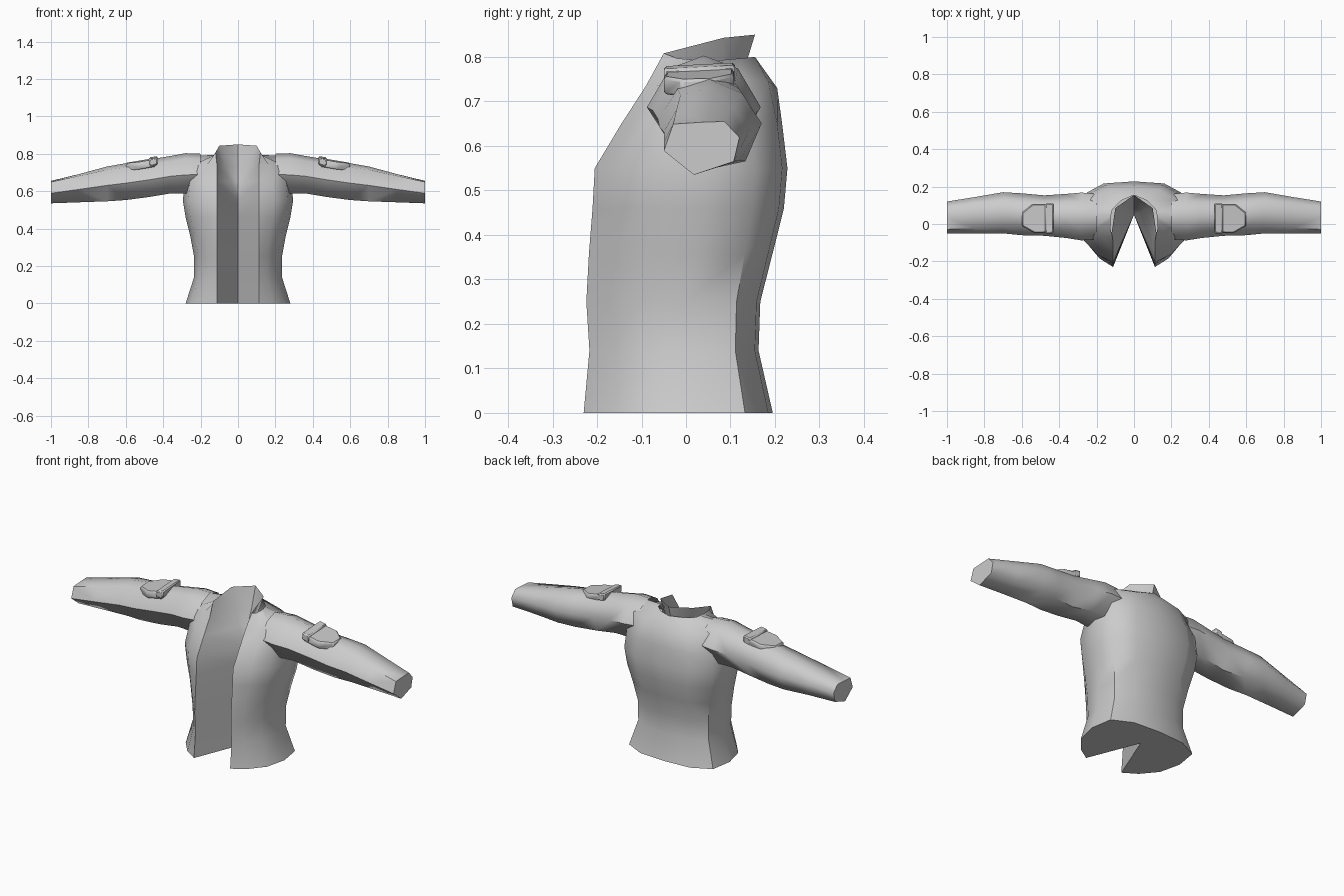
import bpy, bmesh, math

if "Cube" in bpy.data.objects:
    bpy.data.objects.remove(bpy.data.objects["Cube"])

cloth = bpy.data.materials.new("grey_cloth")
cloth.use_nodes = True
GREY = (0.6, 0.6, 0.6, 1)
cloth.diffuse_color = GREY
cloth.node_tree.nodes["Principled BSDF"].inputs["Base Color"].default_value = GREY


def finish(name, bm, angle=50):
    mesh = bpy.data.meshes.new(name)
    bm.to_mesh(mesh)
    bm.free()
    mesh.materials.append(cloth)
    ob = bpy.data.objects.new(name, mesh)
    bpy.context.collection.objects.link(ob)
    bpy.ops.object.select_all(action='DESELECT')
    ob.select_set(True)
    bpy.context.view_layer.objects.active = ob
    bpy.ops.object.shade_smooth_by_angle(angle=math.radians(angle))
    return ob


def loft(bm, rows, closed=False):
    """Skin a list of vertex rows."""
    for a, b in zip(rows, rows[1:]):
        n = len(a)
        for i in range(n if closed else n - 1):
            j = (i + 1) % n
            quad = list(dict.fromkeys((a[i], a[j], b[j], b[i])))
            bm.faces.new(quad)


def mirror(bm):
    """Mirror the half mesh over x = 0 and weld the middle."""
    geom = bm.verts[:] + bm.edges[:] + bm.faces[:]
    made = bmesh.ops.duplicate(bm, geom=geom)["geom"]
    for v in made:
        if isinstance(v, bmesh.types.BMVert):
            v.co.x *= -1
    bmesh.ops.reverse_faces(bm, faces=[f for f in made if isinstance(f, bmesh.types.BMFace)])
    bmesh.ops.remove_doubles(bm, verts=bm.verts, dist=0.0005)


# Body: half sections from the front edge round to the middle of the back
bm = bmesh.new()
LEVELS = [  # height, half width, front, back
    (0, .28, -.23, .195), (.14, .235, -.217, .163), (.25, .235, -.224, .167),
    (.36, .255, -.218, .195), (.46, .28, -.21, .22), (.55, .295, -.205, .228),
    (.65, .285, -.145, .216)]
rows = []
for z, w, f, b in LEVELS:
    m = (f + b) / 2 + .03
    pts = [(.112, f), (.66 * w, f * .8), (.9 * w, f * .45), (w, m),
           (.93 * w, b * .68), (.55 * w, b * .95), (0, b)]
    rows.append([bm.verts.new((x, y, z)) for x, y in pts])
SHOULDER = [(.112, -.09, .735), (.17, -.065, .735), (.24, -.045, .74), (.265, .04, .79),
            (.24, .125, .75), (.13, .185, .745), (0, .205, .73)]
NECK = [(.12, -.05, .808), (.127, -.02, .797), (.125, .02, .793), (.122, .05, .793),
        (.115, .08, .793), (.07, .125, .797), (0, .155, .8)]
rows += [[bm.verts.new(p) for p in ring] for ring in (SHOULDER, NECK)]
loft(bm, rows)

# Facing: front edge back to the opening fold, which splits into a V at the neck
FOLD = [(0, .05, z) for z, *_ in LEVELS[:6]]
FOLD += [(.037, .065, .65), (.065, .08, .735), (.1, .085, .843)]
fold = [bm.verts.new(p) for p in FOLD]
loft(bm, [[a, r[0]] for a, r in zip(fold, rows)])

# Neck lining inside the V, ending at the raised collar rim
lining = [fold[5]] + [bm.verts.new(p) for p in
                      ((0, .085, .65), (0, .12, .735), (0, .155, .85))]
loft(bm, [[c, a] for c, a in zip(lining, fold[5:])])

# Closed hem
bm.faces.new([fold[0]] + rows[0][::-1])
mirror(bm)
finish("jacket_body", bm)

# Sleeves: six sided cuff outline swelling towards the shoulder
CUFF = [(-1, -.1), (-.75, .9), (.6, 1), (1, .4), (.85, -.5), (-.2, -1)]
ROUND = [(-1, 0), (-.6, .75), (0, 1), (.6, .75), (1, 0), (.55, -.85), (-.5, -.85)]
SECTIONS = [  # along x, centre y, centre z, half depth, half height
    (.2, .04, .69, .12, .11), (.28, .04, .687, .128, .116), (.36, .043, .68, .118, .108),
    (.48, .045, .66, .108, .108), (.6, .052, .645, .112, .105),
    (.7, .06, .635, .11, .098), (.85, .047, .615, .097, .078), (1, .035, .595, .085, .06)]
CUFF.insert(2, (0, .97))
for side, label in ((1, "left"), (-1, "right")):
    bm = bmesh.new()
    rows = []
    for x, cy, cz, ry, rz in SECTIONS:
        t = max(0, (x - .5) / .5)
        rows.append([bm.verts.new((side * x, cy + ry * (a * (1 - t) + c * t),
                                   cz + rz * (b * (1 - t) + d * t)))
                     for (a, b), (c, d) in zip(ROUND, CUFF)])
    loft(bm, rows, closed=True)
    bm.faces.new(rows[-1])
    bmesh.ops.recalc_face_normals(bm, faces=bm.faces)
    if sum(f.normal.x * side for f in bm.faces if len(f.verts) == 7) < 0:
        bmesh.ops.reverse_faces(bm, faces=bm.faces)
    finish(label + "_sleeve", bm, 60)

    # Shoulder pocket: pointed flap with a raised band at its inner end
    def plate(name, outline, height, thick):
        bm = bmesh.new()
        low, high = ([bm.verts.new((side * x, y, height(x, y) + dz)) for x, y in outline]
                     for dz in (-thick, 0))
        loft(bm, [low, high], closed=True)
        bm.faces.new(low)
        bm.faces.new(high)
        bmesh.ops.recalc_face_normals(bm, faces=bm.faces)
        ob = finish(name, bm, 40)
        bev = ob.modifiers.new("soft_edge", 'BEVEL')
        bev.width = .006

    def slope(x, y):
        return .775 - .17 * (x - .46) - .16 * max(0, -y)

    plate(label + "_pocket_flap",
          [(.44, -.045), (.53, -.05), (.6, -.01), (.6, .06), (.54, .108), (.44, .108)],
          slope, .04)
    plate(label + "_pocket_band",
          [(.43, -.05), (.475, -.05), (.475, .11), (.43, .11)],
          lambda x, y: slope(x, y) + .008, .04)
